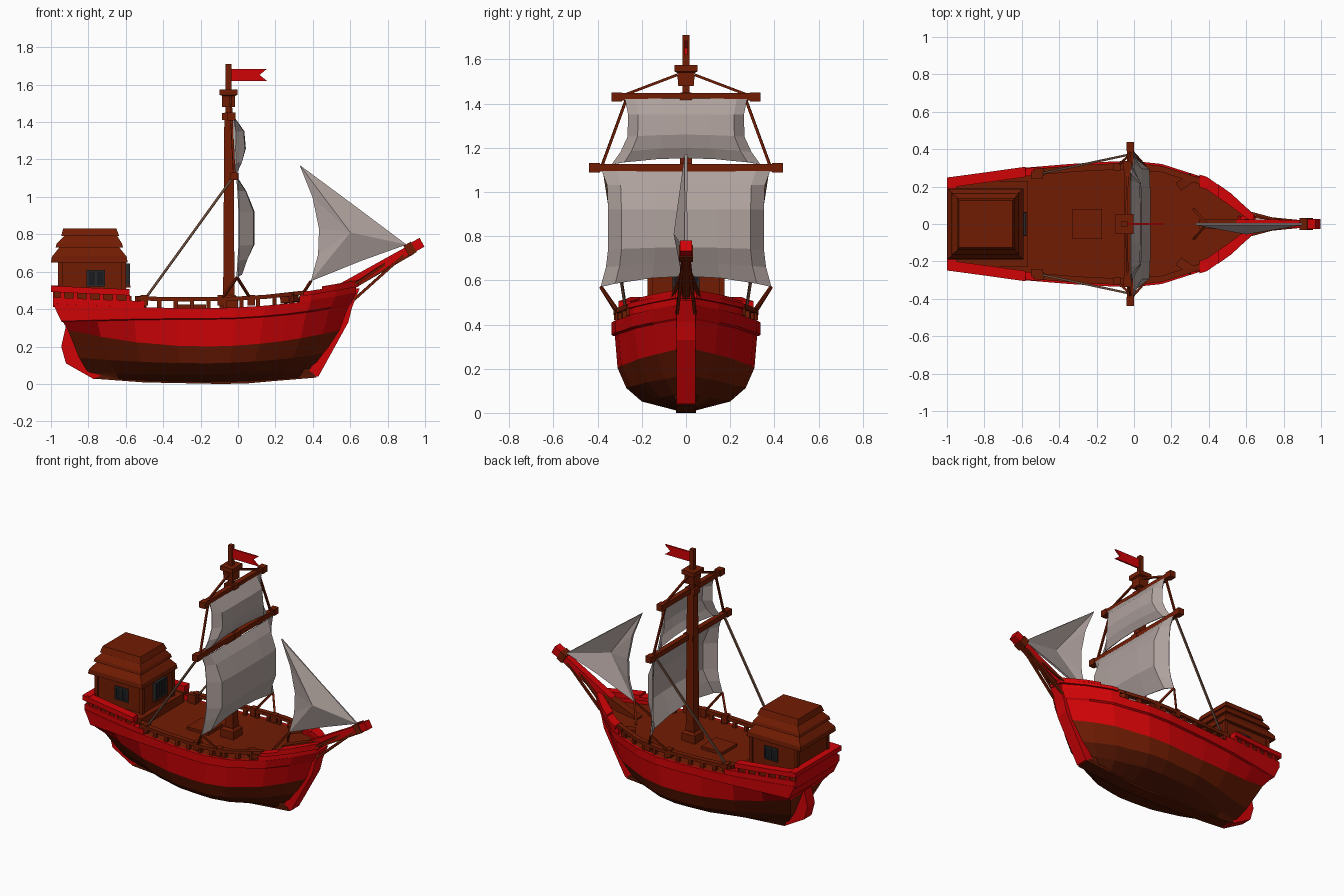
import bpy, bmesh, math
from mathutils import Vector

if "Cube" in bpy.data.objects:
    bpy.data.objects.remove(bpy.data.objects["Cube"])


def material(name, rgb):
    m = bpy.data.materials.new(name)
    m.diffuse_color = (*rgb, 1)
    m.use_nodes = True
    m.node_tree.nodes["Principled BSDF"].inputs["Base Color"].default_value = m.diffuse_color
    return m


RED = material("red paint", (0.64, 0.001, 0.002))
WOOD = material("brown wood", (0.165, 0.0115, 0.001))
DARK = material("dark hull wood", (0.09, 0.008, 0.001))
CLOTH = material("grey sailcloth", (0.43, 0.36, 0.34))
GLASS = material("dark glass", (0.010, 0.011, 0.014))
FRAME = material("dark window frame", (0.024, 0.022, 0.022))
ROPE = material("weathered rope", (0.16, 0.075, 0.045))


def mesh(name, verts, faces, *mats, rule=None):
    bm = bmesh.new()
    vs = [bm.verts.new(v) for v in verts]
    for i, f in enumerate(faces):
        face = bm.faces.new([vs[k] for k in f])
        if rule:
            face.material_index = rule(i)
    bmesh.ops.recalc_face_normals(bm, faces=bm.faces)
    me = bpy.data.meshes.new(name)
    bm.to_mesh(me)
    bm.free()
    for m in mats:
        me.materials.append(m)
    ob = bpy.data.objects.new(name, me)
    bpy.context.collection.objects.link(ob)
    return ob


def loft(name, rings, mat):
    """Closed skin through rings with equal point counts."""
    n = len(rings[0])
    verts = [p for r in rings for p in r]
    faces = [(a * n + i, a * n + (i + 1) % n, (a + 1) * n + (i + 1) % n, (a + 1) * n + i)
             for a in range(len(rings) - 1) for i in range(n)]
    faces += [tuple(range(n)), tuple(range(len(verts) - n, len(verts)))]
    return mesh(name, verts, faces, mat)


def tiers(name, rows, mat):
    """Stack of rectangles: x0, x1, half depth, z."""
    return loft(name, [[(a, -h, z), (b, -h, z), (b, h, z), (a, h, z)] for a, b, h, z in rows], mat)


def box(name, x0, x1, y0, y1, z0, z1, mat):
    return loft(name, [[(x0, y0, z), (x1, y0, z), (x1, y1, z), (x0, y1, z)] for z in (z0, z1)], mat)


def plate(name, pts, h, mat):
    """Side profile in x, z extruded to half thickness h."""
    return loft(name, [[(x, y, z) for x, z in pts] for y in (-h, h)], mat)


def beam(name, a, b, r, mat, r2=None):
    a, b = Vector(a), Vector(b)
    d = (b - a).normalized()
    s = d.cross(Vector((0, 0, 1)) if abs(d.z) < 0.95 else Vector((0, 1, 0))).normalized()
    u = s.cross(d)
    return loft(name, [[p + s * i * q + u * j * q for i, j in ((-1, -1), (1, -1), (1, 1), (-1, 1))]
                       for p, q in ((a, r), (b, r2 or r))], mat)


def lerp(table, t):
    for (a, va), (b, vb) in zip(table, table[1:]):
        if t <= b:
            return va + (vb - va) * max(0, (t - a) / (b - a))
    return table[-1][1]


# Hull: levels of half width, z at stern / middle / bow, x at stern / bow, stern taper, bow power
LEVELS = [(0.04, .03, .01, .04, -.78, .41, 1, 0), (0.20, .06, .05, .09, -.80, .44, .3, 1.6),
          (0.27, .14, .11, .17, -.85, .49, .5, 1.35), (0.31, .29, .20, .29, -.91, .555, .8, 1.1),
          (0.322, .33, .345, .42, -.935, .595, 1, 1), (0.338, .335, .35, .43, -.945, .605, 1, 1),
          (0.338, .43, .405, .49, -.99, .635, 1, 1), (0.322, .43, .405, .48, -.98, .61, 1, 1)]
SHAPE = [(0, .72), (.25, .89), (.45, .97), (.6, 1), (.7, .95), (.85, .72), (.93, .45), (1, .12)]
STATIONS = [0, .12, .25, .4, .52, .6, .7, .78, .85, .93, 1]
PAINT = [2, 2, 1, 0, 0, 0, 0]


def hull_point(k, t):
    w, zs, zm, zb, xs, xb, taper, power = LEVELS[k]
    end = max(0, abs(2 * t - 1)) ** 2
    y = w * lerp(SHAPE, t) ** power
    y *= 1 - (1 - taper) * max(0, 1 - 3 * t)
    return xs + (xb - xs) * t, y, zm + ((zs if t < .5 else zb) - zm) * end


def edge(x):
    return hull_point(6, min(1, (x + .99) / 1.625))


K, N = len(LEVELS), len(STATIONS)
verts, faces, cols = [], [], []
for t in STATIONS:
    row = [hull_point(k, t) for k in range(K)]
    verts += [(x, -y, z) for x, y, z in reversed(row)] + row
M = 2 * K
for s in range(N - 1):
    for i in range(M):
        j = (i + 1) % M
        faces.append((s * M + i, s * M + j, (s + 1) * M + j, (s + 1) * M + i))
        level = i - K if i >= K else K - 2 - i
        cols.append(1 if i == M - 1 else 2 if level < 0 else PAINT[level])
for s in (0, N - 1):
    for k in range(K - 1):
        a, b = s * M + K + k, s * M + K - 1 - k
        faces.append((a, a + 1, b - 1, b))
        cols.append(PAINT[k])
mesh("hull", verts, faces, RED, WOOD, DARK, rule=lambda i: cols[i])

# Keel, stem and rudder
plate("keel", [(-.77, .028), (-.5, .008), (-.1, 0), (.04, .002), (.2, .016), (.42, .034), (.40, .06), (-.72, .05)], .045, DARK)
plate("stem_post", [(.36, .032), (.43, .04), (.48, .13), (.59, .33), (.61, .41), (.65, .51), (.57, .51), (.50, .3)], .043, RED)
plate("rudder", [(-.92, .31), (-.945, .2), (-.92, .11), (-.77, .025), (-.72, .03), (-.79, .13), (-.86, .3)], .04, RED)


def side_rails(name, xs, inset, z0, z1, width, mat):
    """Mirrored rail following the hull edge; z0, z1 are heights above it."""
    for sgn in (-1, 1):
        rings = []
        for x in xs:
            ex, y, z = edge(x)
            yi = max(y - width, .002)
            y = max(y - inset, .012)
            rings.append([(x, sgn * y, z + z0), (x, sgn * yi, z + z0), (x, sgn * yi, z + z1), (x, sgn * y, z + z1)])
        loft(name, rings, mat)


# Stern bulwark with cap rail over short posts
side_rails("stern_bulwark", [-.99, -.8, -.57, -.50], .003, -.01, .034, .045, RED)
side_rails("stern_cap", [-1, -.8, -.58], -.005, .062, .095, .05, RED)
side_rails("stern_inner_wall", [-.985, -.8, -.58], .016, .03, .064, .045, WOOD)
for i in range(6):
    x = -.95 + i * .07
    side_rails("stern_post", [x, x + .022], .004, .03, .063, .02, RED)
box("stern_wall", -.99, -.95, -.22, .22, .41, .50, RED)
box("stern_cap_beam", -1, -.95, -.24, .24, .495, .525, RED)
box("quarter_deck", -.97, -.57, -.23, .23, .40, .47, WOOD)

# Midship balustrade
side_rails("waist_rail", [-.54, -.3, -.02, .15, .35], .010, .036, .058, .044, WOOD)
for i in range(10):
    x = -.52 + i * .088
    side_rails("baluster", [x, x + .022], .016, -.005, .04, .04, WOOD)

# Bow bulwark and caps
side_rails("bow_bulwark", [.33, .39, .52, .63], .005, -.01, .035, .04, RED)
side_rails("bow_cap", [.35, .39, .52, .645], -.008, .03, .052, .06, RED)
side_rails("bow_step", [.45, .52, .64], -.010, .05, .066, .06, RED)
for s in (-1, 1):
    beam("bow_block", (.24, s * .20, .455), (.31, s * .25, .465), .025, WOOD)
    box("stern_block", -.55, -.49, s * .26 - .02, s * .26 + .02, .4, .47, WOOD)

# Cabin with tiered roof
box("cabin", -.955, -.605, -.165, .165, .45, .66, WOOD)
tiers("cabin_roof", [(-1, -.59, .19, .65), (-.995, -.595, .187, .68), (-.955, -.635, .15, .73),
                     (-.975, -.615, .165, .73), (-.97, -.62, .16, .75), (-.93, -.645, .13, .79),
                     (-.945, -.635, .14, .79), (-.935, -.65, .125, .83)], WOOD)
for s in (-1, 1):
    box("side_window", -.80, -.72, *sorted((s * .16, s * .169)), .53, .60, GLASS)
    yb = sorted((s * .16, s * .174))
    for x in (-.805, -.76, -.715):
        box("window_bar", x - .005, x + .005, *yb, .525, .605, FRAME)
    for z in (.525, .605):
        box("window_rim", -.81, -.71, *yb, z - .005, z + .005, FRAME)
    for x in (-.95, -.61):
        box("corner_post", x - .012, x + .012, s * .162 - .012, s * .162 + .012, .45, .65, WOOD)
box("bay_window", -.61, -.585, -.055, .055, .53, .64, GLASS)
for y in (-.055, 0, .055):
    box("bay_bar", -.6, -.577, y - .006, y + .006, .525, .645, FRAME)
for z in (.53, .585, .64):
    box("bay_rim", -.6, -.578, -.06, .06, z - .005, z + .005, FRAME)
box("bay_sill", -.61, -.575, -.065, .065, .515, .525, WOOD)

# Deck hatch
box("deck_hatch", -.33, -.17, -.08, .08, .39, .425, WOOD)

# Mast, lookout and yards
tiers("mast_base", [(-.1, 0, .048, .39), (-.1, 0, .048, .46), (-.085, -.013, .036, .475)], WOOD)
tiers("mast", [(-.08, -.018, .03, .4), (-.073, -.025, .025, 1.45)], WOOD)
tiers("top_mast", [(-.066, -.036, .015, 1.43), (-.066, -.036, .015, 1.71)], WOOD)
tiers("lookout", [(-.085, -.015, .035, 1.48), (-.085, -.015, .04, 1.54), (-.098, -.004, .053, 1.545),
                  (-.098, -.004, .053, 1.575)], WOOD)
for z, h, x in ((1.11, .37, -.02), (1.43, .27, -.035)):
    beam("yard", (x, -h - .06, z), (x, h + .06, z), .017, WOOD)
    box("yard_clamp", x - .05, x + .022, -.028, .028, z - .019, z + .019, WOOD)
    for s in (-1, 1):
        beam("yard_end", (x, s * (h + .02), z), (x, s * (h + .068), z), .021, WOOD)

# Flag with a forked tail
plate("flag", [(-.037, 1.685), (.155, 1.685), (.115, 1.652), (.155, 1.62), (-.037, 1.62)], .006, RED)


def sail(name, rows):
    """Bellied square sail; rows of half width, z at edge, z in middle, x at edge, x in middle."""
    cols = (-1, -.83, -.4, 0, .4, .83, 1)
    vs = []
    for w, ze, zc, xe, xc in rows:
        for c in cols:
            f = 0 if abs(c) == 1 else .93 if abs(c) > .5 else 1
            vs.append((xe + (xc - xe) * f, c * w, ze + (zc - ze) * (1 - c * c)))
    n = len(cols)
    fs = [(r * n + i, r * n + i + 1, (r + 1) * n + i + 1, (r + 1) * n + i)
          for r in range(len(rows) - 1) for i in range(n - 1)]
    thicken(mesh(name, vs, fs, CLOTH), .008)


def thicken(ob, depth):
    mod = ob.modifiers.new("thickness", 'SOLIDIFY')
    mod.thickness, mod.offset = depth, 0


sail("main_sail", [(.38, 1.095, 1.09, -.005, 0), (.355, 1.03, 1.03, .0, .04), (.35, .92, .92, .005, .085),
                   (.35, .74, .75, .005, .085), (.36, .66, .68, .0, .05), (.385, .57, .62, -.005, .02)])
sail("top_sail", [(.275, 1.42, 1.42, -.02, -.02), (.26, 1.35, 1.35, -.015, .03), (.262, 1.25, 1.26, -.015, .038),
                  (.295, 1.18, 1.2, -.015, .02), (.335, 1.125, 1.155, -.02, -.005)])

# Jib: fan around a bellied centre
rim = [(.33, 1.17), (.61, .96), (.90, .745), (.66, .66), (.39, .55), (.43, .69), (.435, .83), (.40, 1.0)]
jv = [(.60, -.05, .81)] + [(x, 0, z) for x, z in rim]
thicken(mesh("jib_sail", jv, [(0, i + 1, (i + 1) % 8 + 1) for i in range(8)], CLOTH), .012)

# Bowsprit
beam("bowsprit_foot", (.36, 0, .43), (.62, 0, .535), .026, WOOD)
beam("bowsprit", (.56, 0, .515), (.975, 0, .752), .026, RED, .02)
beam("bowsprit_underside", (.62, 0, .530), (.93, 0, .707), .018, WOOD, .016)
beam("bowsprit_band", (.90, 0, .71), (.94, 0, .733), .032, WOOD)
beam("bowsprit_tip", (.94, 0, .733), (.984, 0, .757), .027, RED)
for s in (-1, 1):
    beam("bow_stay", (.91, s * .012, .71), (.62, s * .04, .45), .007, WOOD)
    beam("bow_brace", (.80, s * .012, .65), (.62, s * .06, .53), .007, WOOD)

# Rigging on both sides
for s in (-1, 1):
    for a, b, m in (((-.04, .04, 1.53), (-.035, .29, 1.435), WOOD), ((-.035, .27, 1.42), (-.02, .38, 1.12), WOOD),
                    ((-.03, .37, 1.10), (-.5, .27, .45), ROPE), ((-.005, .385, .57), (-.09, .31, .45), WOOD),
                    ((-.005, .385, .57), (.07, .30, .45), WOOD)):
        beam("rigging", (a[0], s * a[1], a[2]), (b[0], s * b[1], b[2]), .006, m)
    beam("jib_sheet", (.39, 0, .55), (.32, s * .08, .44), .006, WOOD)
    for x in (-.5, -.09, .07):
        y = edge(x)[1] - .03
        box("rigging_block", x - .02, x + .02, s * y - .02, s * y + .02, .42, .475, WOOD)
